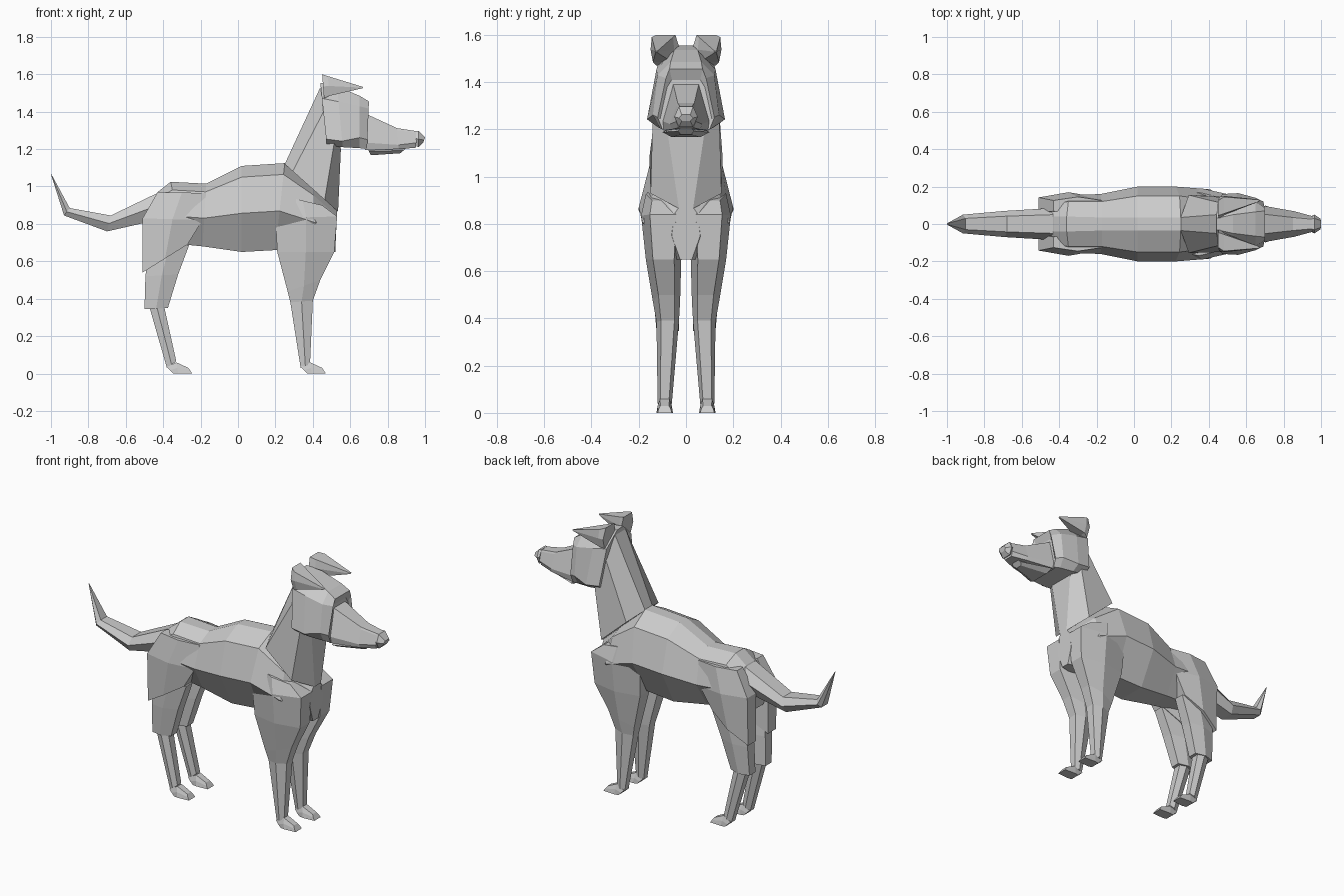
import bpy, bmesh


def loft(name, rings, mirror=False):
    """Skin rings (top, bottom, y centre, [(t, half width)...]), flat faced."""
    bm = bmesh.new()
    loops = []
    for a, b, cy, widths in rings:
        pts = [(a[0] + (b[0] - a[0]) * t, cy + w, a[1] + (b[1] - a[1]) * t) for t, w in widths]
        pts += [(x, 2 * cy - y, z) for x, y, z in reversed(pts)]
        loops.append([bm.verts.new(p) for p in pts])
    n = len(loops[0])
    for p, q in zip(loops, loops[1:]):
        for i in range(n):
            bm.faces.new((p[i], p[(i + 1) % n], q[(i + 1) % n], q[i]))
    bm.faces.new(loops[0])
    bm.faces.new(loops[-1])
    bmesh.ops.remove_doubles(bm, verts=bm.verts, dist=0.0005)
    bmesh.ops.recalc_face_normals(bm, faces=bm.faces)
    mesh = bpy.data.meshes.new(name)
    bm.to_mesh(mesh)
    bm.free()
    ob = bpy.data.objects.new(name, mesh)
    bpy.context.collection.objects.link(ob)
    if mirror:
        m = ob.modifiers.new("Mirror", 'MIRROR')
        m.use_axis = (False, True, False)
    return ob


def limb(back, front, y0, y1):
    """Six-sided limb section spanning y0..y1."""
    w = (y1 - y0) / 2
    return back, front, (y0 + y1) / 2, [(0, w * .6), (.5, w), (1, w * .6)]


def trunk(a, b, top, shoulder, side, bottom, t1=.13, t2=.55):
    """Eight-sided section centred on the symmetry plane."""
    return a, b, 0, [(0, top), (t1, shoulder), (t2, side), (1, bottom)]


# Torso
loft("torso", [
    trunk((-.50, .85), (-.49, .72), .04, .07, .08, .04),
    trunk((-.43, .97), (-.42, .70), .04, .11, .14, .05),
    trunk((-.36, 1.025), (-.29, .69), .04, .12, .155, .06),
    trunk((-.17, 1.015), (-.19, .68), .035, .12, .16, .07),
    trunk((.02, 1.11), (.02, .65), .035, .15, .2, .09),
    trunk((.25, 1.125), (.20, .66), .035, .15, .2, .08),
    trunk((.40, 1.0), (.42, .65), .03, .13, .185, .05),
    trunk((.53, .87), (.52, .65), .03, .05, .06, .025)])

# Neck
loft("neck", [
    trunk((.25, 1.12), (.535, .865), .035, .155, .15, .03, .15, .75),
    trunk((.44, 1.53), (.55, 1.2), .05, .11, .14, .08, .3, .75)])

# Head and muzzle
loft("head", [
    trunk((.44, 1.555), (.475, 1.22), .03, .12, .16, .12, .25, .9),
    trunk((.53, 1.535), (.56, 1.21), .05, .125, .165, .12, .25, .9),
    trunk((.65, 1.485), (.65, 1.205), .065, .12, .14, .11, .2, .8),
    trunk((.70, 1.455), (.69, 1.2), .07, .085, .12, .1, .15, .8),
    trunk((.68, 1.41), (.69, 1.2), .06, .08, .11, .09, .15, .8)])
loft("muzzle", [
    trunk((.67, 1.395), (.68, 1.195), .055, .06, .1, .095, .1, .8),
    trunk((.85, 1.312), (.86, 1.2), .035, .04, .068, .06, .1, .8),
    trunk((.96, 1.295), (.95, 1.207), .025, .03, .042, .03, .1, .7)])
loft("nose", [
    limb((.95, 1.298), (.955, 1.215), -.045, .045),
    limb((.965, 1.297), (.965, 1.21), -.05, .05),
    limb((1.0, 1.262), (.99, 1.235), -.03, .03)])
loft("lower_jaw", [
    limb((.69, 1.21), (.71, 1.167), -.1, .1),
    limb((.90, 1.207), (.87, 1.178), -.035, .035)])

# Ears folded forward to a point
loft("ear", [
    ((.45, 1.6), (.46, 1.47), .085, [(0, .04), (.5, .06), (1, .04)]),
    ((.48, 1.59), (.49, 1.485), .1, [(0, .045), (.5, .05), (1, .04)]),
    ((.67, 1.532), (.665, 1.525), .125, [(0, .004), (.5, .006), (1, .004)])], True)

# Tail
loft("tail", [
    limb((-.40, .98), (-.48, .81), -.085, .085),
    limb((-.68, .845), (-.70, .76), -.07, .07),
    limb((-.90, .885), (-.93, .845), -.05, .05),
    limb((-1.0, 1.07), (-1.0, 1.065), -.003, .003)])

# Front legs
loft("front_leg", [
    limb((.24, .95), (.45, .9), .04, .17),
    limb((.20, .83), (.53, .84), .005, .19),
    limb((.21, .65), (.515, .65), .02, .17),
    limb((.265, .44), (.44, .50), .025, .14),
    limb((.28, .38), (.40, .39), .03, .125),
    limb((.335, .03), (.385, .05), .06, .12)], True)

# Hind legs: thigh, then lower leg
loft("hind_thigh", [
    limb((-.43, .97), (-.17, .965), .05, .145),
    limb((-.51, .83), (-.19, .82), .03, .17),
    limb((-.51, .54), (-.27, .69), .03, .16)], True)
loft("hind_knee", [
    limb((-.48, .65), (-.26, .69), .04, .145),
    limb((-.495, .52), (-.32, .53), .03, .14),
    limb((-.50, .345), (-.375, .35), .03, .125)], True)
loft("hind_shank", [
    limb((-.475, .36), (-.395, .36), .04, .12),
    limb((-.38, .03), (-.33, .065), .06, .12)], True)

# Paws
for name, x in (("hind_paw", 0), ("front_paw", .715)):
    loft(name, [
        ((x - .38, .035), (x - .345, 0), .09, [(0, .025), (.5, .03), (1, .03)]),
        ((x - .33, .06), (x - .32, 0), .09, [(0, .02), (.5, .03), (1, .035)]),
        ((x - .265, .03), (x - .245, 0), .09, [(0, .018), (.5, .026), (1, .03)])], True)
